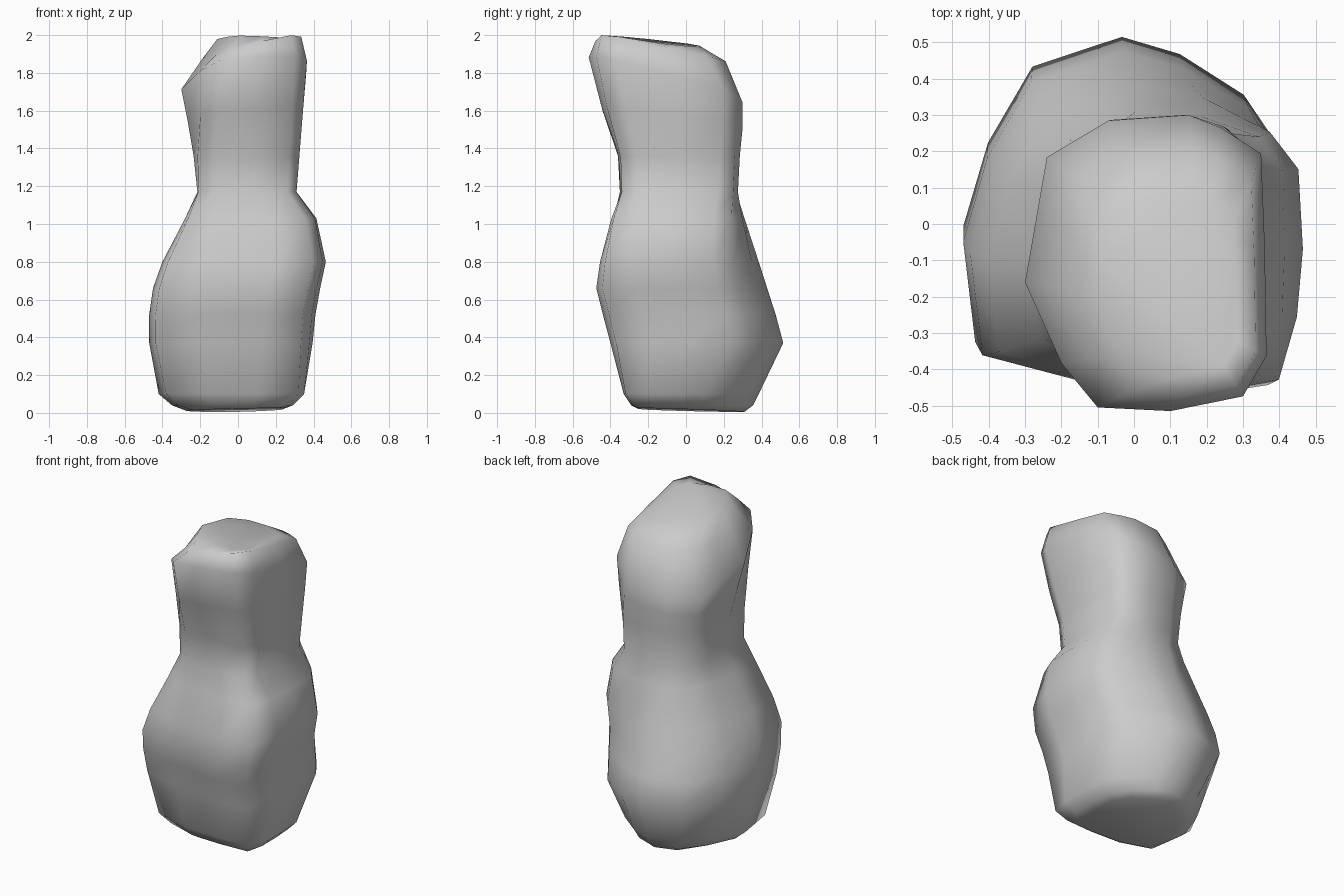
import bpy, bmesh

# Plan outlines, counter-clockwise from the front
BASE = [(.10, -.33), (.32, -.32), (.35, -.20), (.35, -.05), (.34, .10), (.26, .24), (.13, .34),
        (0, .385), (-.20, .33), (-.33, .18), (-.42, 0), (-.38, -.25), (-.15, -.32)]
BODY = [(.18, -.475), (.40, -.44), (.45, -.23), (.47, -.02), (.455, .23), (.37, .35), (.175, .47),
        (0, .52), (-.27, .43), (-.40, .20), (-.47, -.05), (-.435, -.35), (-.16, -.425)]
NECK = [(.10, -.34), (.26, -.34), (.31, -.25), (.31, -.05), (.31, .17), (.26, .25), (.12, .275),
        (-.05, .265), (-.17, .19), (-.21, .08), (-.215, -.10), (-.21, -.28), (-.12, -.35)]
HEAD = [(.10, -.50), (.30, -.46), (.365, -.35), (.36, -.05), (.35, .20), (.24, .27), (.15, .305),
        (-.07, .29), (-.24, .19), (-.27, .02), (-.30, -.15), (-.20, -.37), (-.10, -.49)]
PLANS = [BASE, BODY, NECK, HEAD, HEAD]

# Levels: z, x min, x max, y min, y max, plan position (0 base .. 3 head), z slopes along x, y, x*y
LEVELS = [
    (0.015, -.27, .24, -.26, .31, 0, .02, -.03, 0),
    (0.04, -.35, .29, -.29, .355, 0, 0, 0, 0),
    (0.10, -.42, .35, -.33, .385, 0, 0, 0, 0),
    (0.37, -.47, .395, -.40, .515, .9, 0, 0, 0),
    (0.52, -.47, .41, -.44, .475, 1, 0, 0, 0),
    (0.66, -.45, .435, -.475, .43, 1, 0, 0, 0),
    (0.80, -.40, .465, -.455, .385, 1.1, 0, 0, 0),
    (1.03, -.28, .415, -.395, .31, 1.5, 0, 0, 0),
    (1.17, -.215, .31, -.35, .275, 2, 0, 0, 0),
    (1.36, -.235, .325, -.36, .285, 2.2, 0, 0, 0),
    (1.54, -.265, .345, -.445, .30, 2.7, .1, -.15, .1),
    (1.705, -.30, .365, -.515, .30, 3, .18, -.33, .2),
    (1.88, -.19, .335, -.48, .21, 3, .1, -.12, -.3),
    (1.953, -.11, .285, -.415, .08, 3, -.04, -.11, 0),
]


def unit(plan):
    """Scale an outline to the range 0..1."""
    xs, ys = zip(*plan)
    return [((x - min(xs)) / (max(xs) - min(xs)), (y - min(ys)) / (max(ys) - min(ys)))
            for x, y in plan]


def ring(bm, z, x0, x1, y0, y1, position, sx, sy, sxy):
    i = int(position)
    t = position - i
    mixed = [(a * (1 - t) + c * t, b * (1 - t) + d * t)
             for (a, b), (c, d) in zip(unit(PLANS[i]), unit(PLANS[i + 1]))]
    verts = []
    for u, v in unit(mixed):
        x, y = x0 + u * (x1 - x0), y0 + v * (y1 - y0)
        verts.append(bm.verts.new((x, y, z + sx * x + sy * y + sxy * x * y)))
    return verts


# Body, neck and head as one lofted skin
bm = bmesh.new()
rings = [ring(bm, *level) for level in LEVELS]
n = len(BODY)
for low, high in zip(rings, rings[1:]):
    for i in range(n):
        j = (i + 1) % n
        bm.faces.new((low[i], low[j], high[j], high[i]))
bm.faces.new(rings[0][::-1])
bm.faces.new(rings[-1])
bmesh.ops.recalc_face_normals(bm, faces=bm.faces[:])
for f in bm.faces:
    f.smooth = True

mesh = bpy.data.meshes.new("pear_shaped_figure")
bm.to_mesh(mesh)
bm.free()
obj = bpy.data.objects.new("pear_shaped_figure", mesh)
bpy.context.collection.objects.link(obj)
